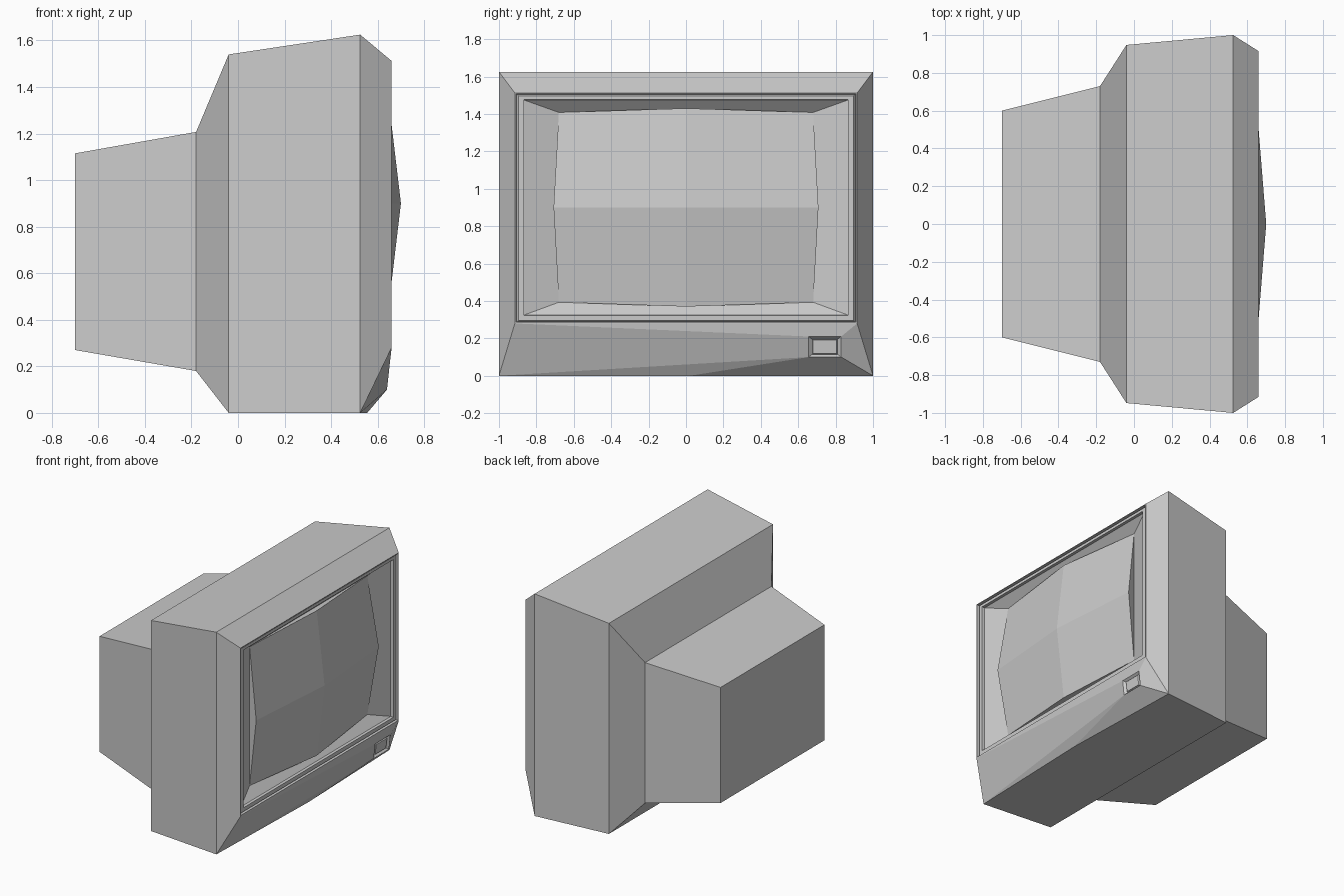
import bpy


def make(name, verts, faces):
    me = bpy.data.meshes.new(name)
    me.from_pydata(verts, [], faces)
    me.update()
    ob = bpy.data.objects.new(name, me)
    bpy.context.collection.objects.link(ob)
    return ob


def rect(x, w, z0, z1):
    return [(x, -w, z0), (x, w, z0), (x, w, z1), (x, -w, z1)]


def loft(name, rings, back=False, front=False, skip=()):
    """Join four-cornered rings; skip holds (segment, side) pairs left open."""
    verts = [v for r in rings for v in r]
    faces = []
    for s in range(len(rings) - 1):
        for i in range(4):
            if (s, i) not in skip:
                j = (i + 1) % 4
                faces.append((4*s + i, 4*s + j, 4*s + 4 + j, 4*s + 4 + i))
    if back:
        faces.append((3, 2, 1, 0))
    if front:
        n = len(verts)
        faces.append((n - 4, n - 3, n - 2, n - 1))
    return make(name, verts, faces)


# Cabinet shell: tube housing, flare, main case and front chamfer
loft("cabinet", [
    rect(-0.70, 0.60, 0.27, 1.115),
    rect(-0.18, 0.73, 0.18, 1.207),
    rect(-0.04, 0.948, 0.0, 1.54),
    rect(0.525, 1.0, 0.0, 1.625),
    rect(0.66, 0.915, 0.28, 1.512),
], back=True, skip={(3, 0)})

# Bezel: thin groove, raised inner frame and slope towards the screen
loft("screen_bezel", [
    rect(0.66, 0.915, 0.28, 1.512),
    rect(0.66, 0.908, 0.287, 1.507),
    rect(0.635, 0.905, 0.289, 1.505),
    rect(0.65, 0.895, 0.295, 1.497),
    rect(0.65, 0.867, 0.323, 1.476),
    rect(0.63, 0.865, 0.325, 1.474),
    rect(0.57, 0.68, 0.393, 1.408),
])

# Bulging glass: 3 x 3 grid with closing triangles along the edges
cz = 0.90
screen = [
    (0.57, -0.68, 0.393), (0.637, 0, 0.37), (0.57, 0.68, 0.393),
    (0.643, -0.708, cz), (0.70, 0, cz), (0.643, 0.708, cz),
    (0.57, -0.68, 1.408), (0.637, 0, 1.43), (0.57, 0.68, 1.408),
]
cells = [(r*3 + c, r*3 + c + 1, r*3 + c + 4, r*3 + c + 3)
         for r in range(2) for c in range(2)]
make("screen", screen, cells + [(0, 2, 1), (2, 8, 5), (8, 6, 7), (6, 0, 3)])

# Lower control panel, faceted around the button opening
panel = [
    (0.525, -1, 0), (0.66, -0.915, 0.28), (0.66, 0.915, 0.28),
    (0.525, 1, 0), (0.555, 0.02, 0),
    (0.64, 0.655, 0.10), (0.64, 0.83, 0.10),
    (0.652, 0.83, 0.21), (0.652, 0.655, 0.21),
]
make("control_panel", panel, [
    (0, 5, 8, 1), (1, 8, 7, 2), (3, 2, 7, 6),
    (3, 6, 5, 4), (4, 5, 0), (0, 3, 4),
])


# Power button recessed in its frame
def button_ring(depth, y0, y1, z0, z1):
    def at(z):
        return 0.64 + (z - 0.10) * 0.109 - depth
    return [(at(z0), y0, z0), (at(z0), y1, z0), (at(z1), y1, z1), (at(z1), y0, z1)]


loft("power_button", [
    button_ring(0.0, 0.655, 0.83, 0.10, 0.21),
    button_ring(0.018, 0.675, 0.81, 0.115, 0.195),
    button_ring(0.008, 0.68, 0.805, 0.118, 0.192),
], front=True)
